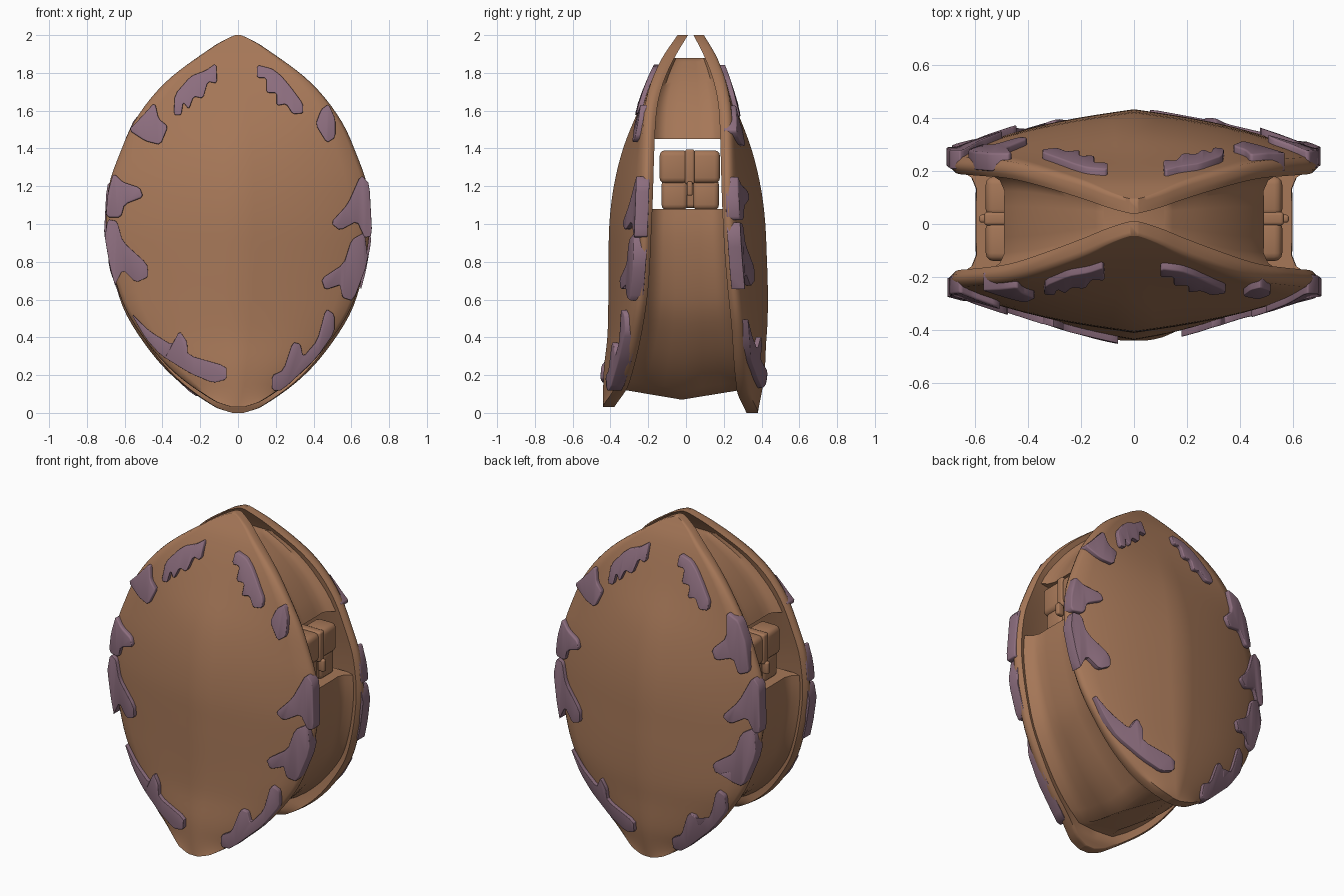
import bpy, bmesh, math
from mathutils import Vector

if "Cube" in bpy.data.objects:
    bpy.data.objects.remove(bpy.data.objects["Cube"])


def material(name, rgb):
    m = bpy.data.materials.new(name)
    m.diffuse_color = (*rgb, 1)
    m.use_nodes = True
    m.node_tree.nodes["Principled BSDF"].inputs["Base Color"].default_value = m.diffuse_color
    return m


BROWN = material("warm brown", (0.38, 0.185, 0.097))
PURPLE = material("dusty purple", (0.265, 0.155, 0.21))


def curve(table):
    """Smooth interpolation through a few (z, value) points."""
    n = len(table)
    slope = []
    for i in range(n):
        a, b = table[max(i - 1, 0)], table[min(i + 1, n - 1)]
        slope.append((b[1] - a[1]) / (b[0] - a[0]))

    def f(z):
        z = min(max(z, table[0][0]), table[-1][0])
        i = 0
        while i < n - 2 and z > table[i + 1][0]:
            i += 1
        (z0, v0), (z1, v1) = table[i], table[i + 1]
        h = z1 - z0
        s = (z - z0) / h
        return (v0 * (1 + 2 * s) * (1 - s) ** 2 + slope[i] * h * s * (1 - s) ** 2
                + v1 * s * s * (3 - 2 * s) + slope[i + 1] * h * s * s * (s - 1))
    return f


# Profiles of the leaf shield, measured over height
width = curve([(0, .03), (.03, .12), (.18, .33), (.36, .49), (.575, .615), (.92, .695), (1.18, .685),
               (1.34, .635), (1.55, .54), (1.755, .375), (1.94, .13), (1.985, .05), (2, .015)])
ridge = curve([(0, -.44), (.2, -.435), (.4, -.415), (.8, -.41), (1, -.405), (1.2, -.38),
               (1.4, -.33), (1.6, -.25), (1.87, -.13), (2, -.045)])
rim = curve([(0, -.38), (.13, -.3), (.55, -.21), (1.02, -.18), (1.45, -.165), (1.63, -.15),
             (1.76, -.115), (1.88, -.06), (2, .01)])
back_shift = curve([(0, -.06), (.2, -.02), (.5, .02), (1, .015), (1.6, .02), (2, .05)])


def bow(t):
    t = min(abs(t), 1)
    return .6 * t + .4 * t ** 3


def outer(t, z):
    edge = rim(z) - .065
    return ridge(z) + (max(edge, ridge(z)) - ridge(z)) * bow(t)


def inner(t, z):
    mid = min(ridge(z) + .09, rim(z))
    return mid + (rim(z) - mid) * bow(t)


def place(p, back):
    """Front shield sits slightly higher; the back one is turned half round."""
    x, y, z = p
    if back:
        return Vector((-x, -y + back_shift(z), z))
    return Vector((x, y, .03 + z * .985))


def finish(bm, name, mat, angle=35, bevel=0, segs=2):
    bmesh.ops.recalc_face_normals(bm, faces=bm.faces)
    me = bpy.data.meshes.new(name)
    bm.to_mesh(me)
    bm.free()
    me.materials.append(mat)
    ob = bpy.data.objects.new(name, me)
    bpy.context.collection.objects.link(ob)
    bpy.ops.object.select_all(action='DESELECT')
    ob.select_set(True)
    bpy.context.view_layer.objects.active = ob
    if bevel:
        mod = ob.modifiers.new("rounding", 'BEVEL')
        mod.width, mod.segments, mod.limit_method = bevel, segs, 'ANGLE'
        mod.angle_limit = math.radians(50)
        bpy.ops.object.modifier_apply(modifier=mod.name)
    bpy.ops.object.shade_smooth_by_angle(angle=math.radians(angle))
    return ob


def loft(rings):
    bm = bmesh.new()
    loops = [[bm.verts.new(p) for p in r] for r in rings]
    n = len(loops[0])
    for a, b in zip(loops, loops[1:]):
        for i in range(n):
            bm.faces.new((a[i], a[(i + 1) % n], b[(i + 1) % n], b[i]))
    bm.faces.new(loops[0])
    bm.faces.new(loops[-1])
    return bm


# Two leaf shields
def shield(name, back):
    rings = []
    for k in range(57):
        z = 1 - math.cos(math.pi * k / 56)
        w = width(z)
        ts = [i / 8 - 1 for i in range(17)]
        a, b = outer(1, z), rim(z)
        edge = [(w * .99, a * .75 + b * .25, z), (w, (a + b) / 2, z), (w * .99, a * .25 + b * .75, z)]
        ring = [(t * w * .965, outer(t, z), z) for t in ts] + edge
        ring += [(t * w * .965, inner(t, z), z) for t in reversed(ts)]
        ring += [(-x, y, h) for x, y, h in reversed(edge)]
        rings.append([place(p, back) for p in ring])
    finish(loft(rings), name, BROWN, 60)


shield("front_shield", False)
shield("back_shield", True)


# Body between the shields, flared where it meets them, split by an open window
def body(name, z0, z1, keel):
    rings = []
    flare = [(-1, .065), (-.9, .045), (-.8, .015), (-.6, -.002), (-.3, 0), (0, 0),
             (.3, 0), (.6, -.002), (.8, .015), (.9, .045), (1, .065)]
    for k in range(21):
        z = z0 + (z1 - z0) * k / 20
        w = max(width(z) - .1, .03)
        e = abs(min(rim(z), -.02)) + .03
        lift = keel * (1 - k / 20) ** 2
        pts = [(w + f, s * e, z + lift * abs(s)) for s, f in flare]
        ring = pts + [(-x, y, h) for x, y, h in reversed(pts)]
        rings.append([(x, y + back_shift(h) / 2, h) for x, y, h in ring])
    finish(loft(rings), name, BROWN, 40)


body("lower_body", .07, 1.08, .06)
body("upper_body", 1.45, 1.88, 0)


# Pouches in the window, one on each side
def box(name, lo, hi, bevel):
    bm = bmesh.new()
    bmesh.ops.create_cube(bm, size=1)
    for v in bm.verts:
        v.co = Vector([(a + b) / 2 + c * (b - a) for a, b, c in zip(lo, hi, v.co)])
    return finish(bm, name, BROWN, 50, bevel, 3)


for tag, s in (("right", 1), ("left", -1)):
    def part(name, x0, x1, y0, y1, z0, z1, bevel):
        xs = sorted((s * x0, s * x1))
        box(f"{tag}_{name}", (xs[0], y0, z0), (xs[1], y1, z1), bevel)
    part("pouch_core", .43, .53, -.12, .16, 1.085, 1.37, .02)
    for side, y0, y1 in (("front", -.14, .015), ("back", .025, .18)):
        part(f"pouch_lower_{side}", .42, .545, y0 + .01, y1 - .005, 1.075, 1.235, .028)
        part(f"pouch_flap_{side}", .42, .56, y0, y1, 1.215, 1.39, .03)
    part("pouch_strap", .415, .566, -.005, .045, 1.21, 1.395, .012)
    part("pouch_latch", .54, .585, .005, .035, 1.15, 1.225, .01)

# Outlines of the crusty patches, seen from the front of a shield
RIGHT = [
    [(.1, 1.84), (.18, 1.82), (.23, 1.78), (.28, 1.72), (.345, 1.63), (.345, 1.58), (.29, 1.575),
     (.255, 1.63), (.205, 1.62), (.205, 1.69), (.15, 1.69), (.15, 1.77), (.1, 1.77)],
    [(.65, 1.25), (.7, 1.2), (.71, .92), (.67, .91), (.63, 1), (.54, .95), (.49, .99), (.58, 1.09)],
    [(.67, .94), (.69, .78), (.61, .57), (.55, .59), (.55, .66), (.46, .63), (.44, .69), (.56, .77), (.6, .9)],
    [(.465, .53), (.51, .5), (.51, .4), (.42, .27), (.25, .09), (.18, .09), (.18, .17), (.24, .2),
     (.29, .35), (.33, .34), (.345, .27), (.42, .36)],
]
LEFT = [
    [(-.115, 1.85), (-.11, 1.74), (-.16, 1.75), (-.185, 1.66), (-.235, 1.67), (-.26, 1.6), (-.29, 1.64),
     (-.3, 1.57), (-.34, 1.57), (-.335, 1.68), (-.25, 1.78), (-.17, 1.81)],
    [(-.44, 1.64), (-.42, 1.55), (-.37, 1.51), (-.41, 1.41), (-.49, 1.43), (-.58, 1.49), (-.52, 1.55)],
    [(-.66, 1.26), (-.61, 1.21), (-.52, 1.18), (-.5, 1.13), (-.6, 1.09), (-.62, 1.02), (-.7, 1.02), (-.69, 1.15)],
    [(-.69, 1.01), (-.64, 1), (-.61, .89), (-.48, .77), (-.475, .7), (-.54, .67), (-.61, .74),
     (-.66, .64), (-.69, .75), (-.71, .9)],
    [(-.57, .51), (-.47, .41), (-.35, .335), (-.31, .41), (-.27, .355), (-.265, .28), (-.06, .22),
     (-.06, .15), (-.13, .13), (-.25, .18), (-.41, .28), (-.49, .37)],
]
SMALL = [(.44, 1.6), (.48, 1.63), (.515, 1.55), (.515, 1.45), (.47, 1.42), (.41, 1.52)]
LARGE = [(.46, 1.6), (.55, 1.56), (.6, 1.44), (.63, 1.27), (.57, 1.25), (.53, 1.34), (.43, 1.31),
         (.4, 1.37), (.48, 1.45)]


def patch(name, outline, back):
    pts = []
    for a, b in zip(outline, outline[1:] + outline[:1]):   # round the corners
        pts += [tuple(p * (1 - s) + q * s for p, q in zip(a, b)) for s in (.15, .85)]
    bm = bmesh.new()
    top, bottom = [], []
    for x, z in pts:
        w = width(z)
        x = max(-w - .01, min(w + .01, x))
        t = x / (w * .965)
        y = outer(t, z)
        wrap = .045 if abs(t) > .97 else .015
        top.append(bm.verts.new(place((x, y - .026, z), back)))
        bottom.append(bm.verts.new(place((x, y + wrap, z), back)))
    n = len(pts)
    caps = [bm.faces.new(top), bm.faces.new(bottom)]
    for i in range(n):
        j = (i + 1) % n
        bm.faces.new((top[i], top[j], bottom[j], bottom[i]))
    bmesh.ops.triangulate(bm, faces=caps)
    finish(bm, name, PURPLE, 70, .014, 3)


for tag, back in (("front", False), ("back", True)):
    for i, outline in enumerate(RIGHT + LEFT + [LARGE if back else SMALL]):
        patch(f"{tag}_patch_{i + 1}", outline, back)
